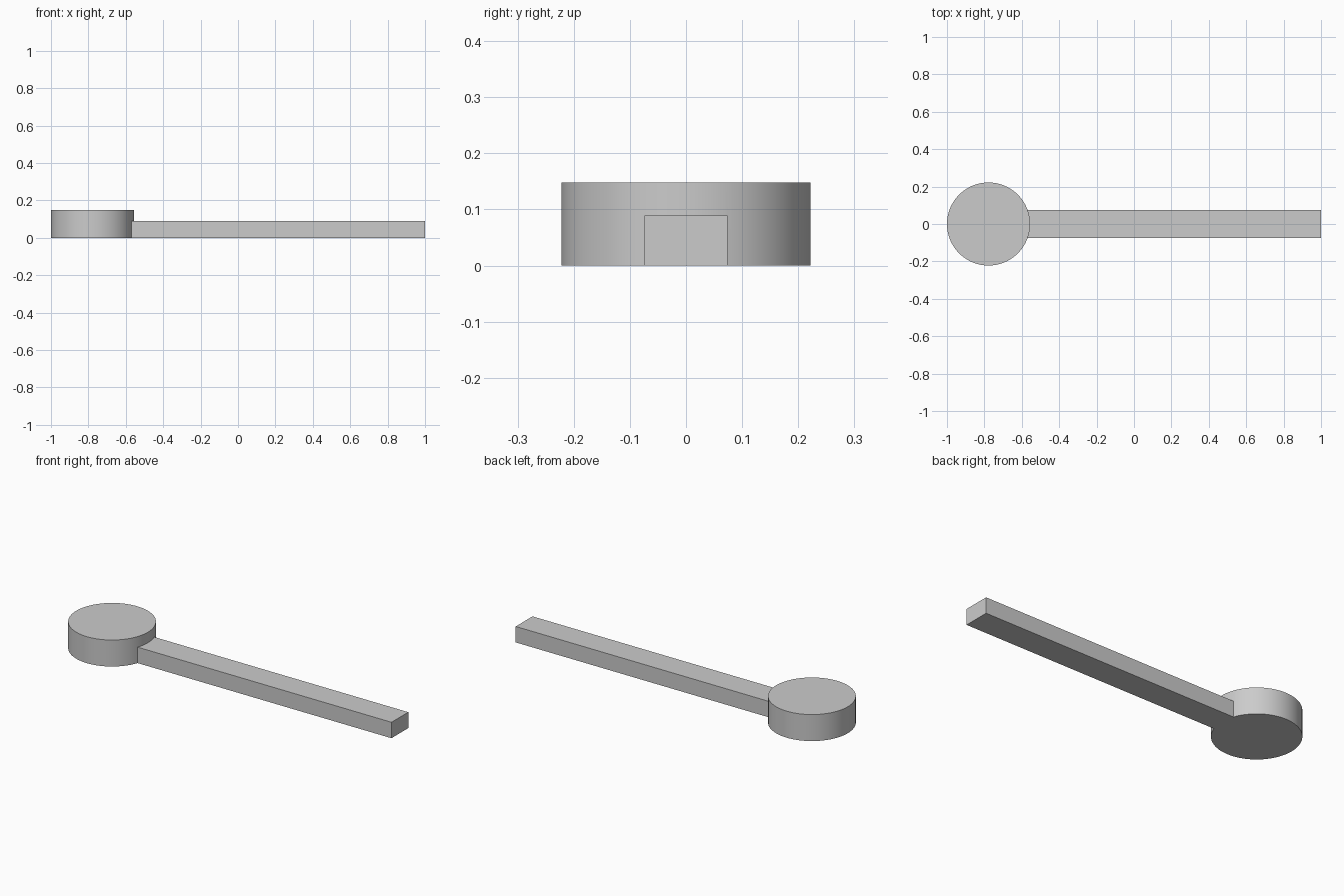
import bpy
import math

cube = bpy.data.objects.get("Cube")
if cube:
    bpy.data.objects.remove(cube, do_unlink=True)

RADIUS, DISC_HEIGHT = 0.222, 0.148
BAR_WIDTH, BAR_HEIGHT = 0.148, 0.089
DISC_X = RADIUS - 1
BAR_START = DISC_X + RADIUS / 2
BAR_LENGTH = 1 - BAR_START

# Plain grey finish
grey = bpy.data.materials.new("light_grey")
grey.use_nodes = True
color = (0.6, 0.6, 0.6, 1)
grey.diffuse_color = color
grey.node_tree.nodes["Principled BSDF"].inputs["Base Color"].default_value = color

# Straight handle, reaching into the disc
bpy.ops.mesh.primitive_cube_add(size=1, location=(BAR_START + BAR_LENGTH / 2, 0, BAR_HEIGHT / 2))
handle = bpy.context.object
handle.name = "handle"
handle.scale = (BAR_LENGTH, BAR_WIDTH, BAR_HEIGHT)
bpy.ops.object.transform_apply(location=True, scale=True)
handle.data.materials.append(grey)

# Round head
bpy.ops.mesh.primitive_cylinder_add(vertices=96, radius=RADIUS, depth=DISC_HEIGHT,
                                    location=(DISC_X, 0, DISC_HEIGHT / 2))
head = bpy.context.object
head.name = "round_head_with_handle"
bpy.ops.object.transform_apply(location=True)
head.data.materials.append(grey)

# Fuse both parts into one solid with a shared flat underside
union = head.modifiers.new("join_handle", "BOOLEAN")
union.operation = "UNION"
union.solver = "EXACT"
union.object = handle
bpy.ops.object.modifier_apply(modifier=union.name)
bpy.data.objects.remove(handle, do_unlink=True)
bpy.ops.object.shade_smooth_by_angle(angle=math.radians(30))
